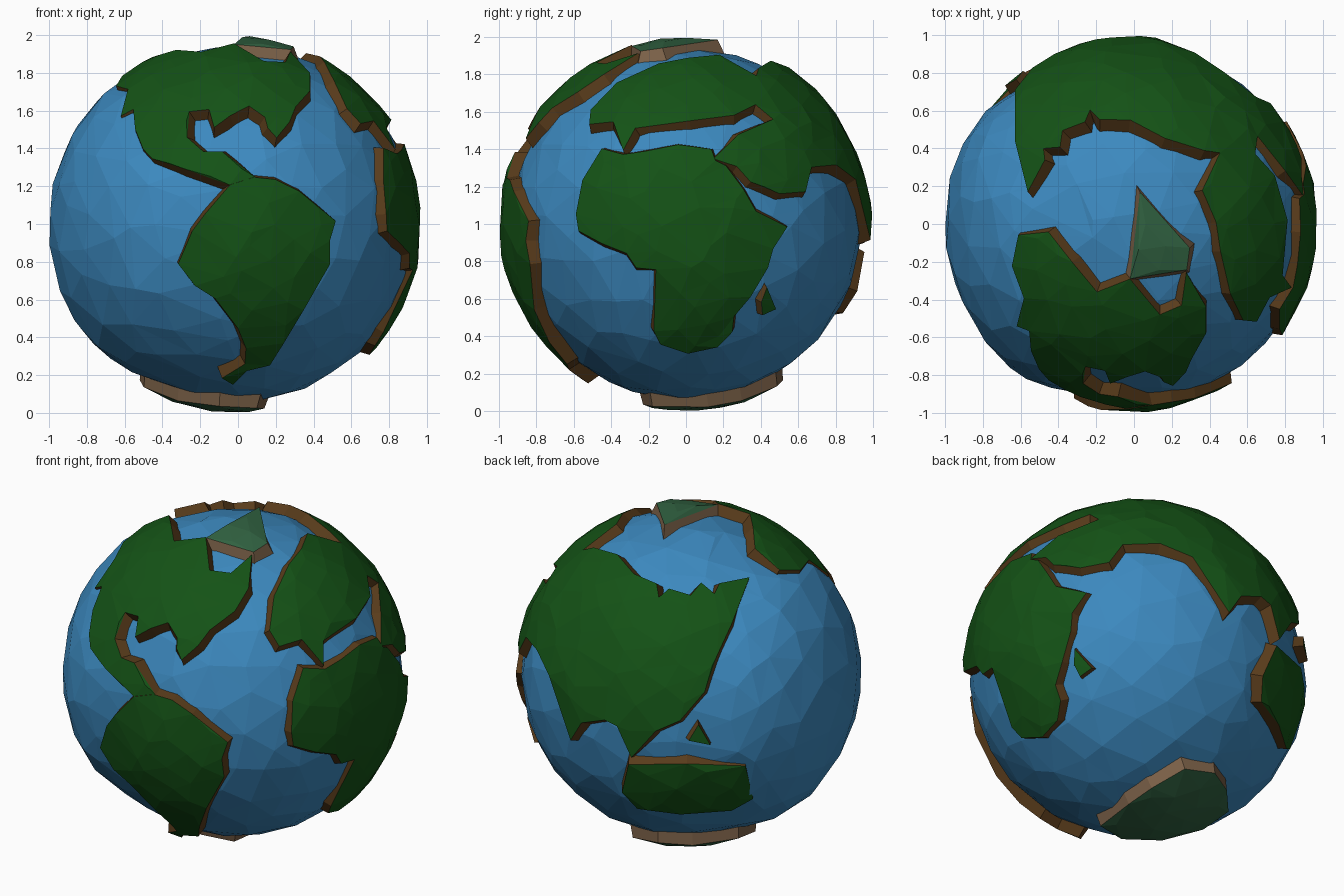
import bpy, bmesh, math, random
from mathutils import Vector
from mathutils.geometry import delaunay_2d_cdt

if "Cube" in bpy.data.objects:
    bpy.data.objects.remove(bpy.data.objects["Cube"])

random.seed(4)
CENTRE = Vector((0, 0, 1))


def material(name, r, g, b):
    m = bpy.data.materials.new(name)
    m.diffuse_color = (r, g, b, 1)
    m.use_nodes = True
    m.node_tree.nodes["Principled BSDF"].inputs["Base Color"].default_value = m.diffuse_color
    return m


WATER = material("water", 0.045, 0.25, 0.52)
GRASS = material("grass", 0.007, 0.085, 0.008)
SOIL = material("soil", 0.10, 0.045, 0.011)
TUNDRA = material("tundra", 0.03, 0.12, 0.052)
ROCK = material("rock", 0.20, 0.12, 0.065)

# drawing views for coast outlines: centre, units per radius, camera azimuth, elevation
VIEWS = {"F": (238, 225, 189, -90, 0), "R": (686, 225, 187, 0, 0),
         "T": (1134, 224, 189, -90, 90), "S": (0, 0, 100, -90, -90),
         "B": (690, 669, 179, 123, 26), "U": (1137, 674, 179, 48, -26)}


def direction(view, px, py):
    cx, cy, s, az, el = VIEWS[view]
    az, el = math.radians(az), math.radians(el)
    cam = Vector((math.cos(az) * math.cos(el), math.sin(az) * math.cos(el), math.sin(el)))
    right = Vector((-math.sin(az), math.cos(az), 0))
    up = cam.cross(right)
    u, v = (px - cx) / s, (cy - py) / s
    w = math.sqrt(max(0, 1 - u * u - v * v))
    return (right * u + up * v + cam * w).normalized()


def fibonacci(n):
    for i in range(n):
        z = 1 - 2 * (i + 0.5) / n
        a = i * 2.39996 + random.uniform(-0.1, 0.1)
        r = math.sqrt(1 - z * z)
        yield Vector((r * math.cos(a), r * math.sin(a), z + random.uniform(-.02, .02))).normalized()


def finish(bm, name, mats):
    me = bpy.data.meshes.new(name)
    bm.to_mesh(me)
    bm.free()
    for m in mats:
        me.materials.append(m)
    ob = bpy.data.objects.new(name, me)
    ob.location = CENTRE
    bpy.context.collection.objects.link(ob)
    return ob


def land(name, *segments, top=GRASS, side=SOIL, flare=0.04):
    """Raised plate: outline filled with triangles on the sphere plus sloping cliffs."""
    rim = [direction(v, *p) for v, pts in segments for p in pts]
    mid = sum(rim, Vector()).normalized()
    ex = mid.orthogonal().normalized()
    ey = mid.cross(ex)

    def flat(d):
        return Vector((d.dot(ex), d.dot(ey))) / (1 + d.dot(mid))

    def unflat(p):
        k = p.length_squared
        return (ex * 2 * p.x + ey * 2 * p.y + mid * (1 - k)) / (1 + k)

    n = len(rim)
    inner = [d for d in fibonacci(520)
             if d.dot(mid) > -0.4 and min((d - q).length for q in rim) > 0.06]
    verts, _, faces, *_ = delaunay_2d_cdt([flat(d) for d in rim + inner],
                                          [(i, (i + 1) % n) for i in range(n)], [], 1, 1e-5)
    bm = bmesh.new()
    vs = []
    for p in verts:
        d = unflat(p)
        vs.append(bm.verts.new(d * (1 - 0.025 * max(0, d.x) + random.uniform(-.006, .003))))
    for f in faces:
        face = bm.faces.new([vs[i] for i in f])
        face.normal_update()
        if face.normal.dot(face.calc_center_median()) < 0:
            face.normal_flip()
    bmesh.ops.delete(bm, geom=[v for v in bm.verts if not v.link_faces], context='VERTS')
    # cliffs
    edges = [e for e in bm.edges if e.is_boundary]
    out, sides = {}, []
    for e in edges:
        a, b = e.verts
        up = (a.co + b.co).normalized()
        o = (b.co - a.co).cross(up).normalized()
        if o.dot(e.link_faces[0].calc_center_median() - a.co) > 0:
            o = -o
        sides.append((a, b, o))
        for v in (a, b):
            out[v] = out.get(v, Vector()) + o
    foot = {v: bm.verts.new(v.co.normalized() * 0.905 + o.normalized() * flare)
            for v, o in out.items()}
    for a, b, o in sides:
        f = bm.faces.new((a, b, foot[b], foot[a]))
        f.material_index = 1
        f.normal_update()
        if f.normal.dot(o) < 0:
            f.normal_flip()
    return finish(bm, name, (top, side))


# ocean: faceted ball, fuller on the wide open-water side
bm = bmesh.new()
bmesh.ops.create_icosphere(bm, subdivisions=4, radius=1)
bmesh.ops.dissolve_degenerate(bm, edges=bm.edges, dist=1e-5)
for v in bm.verts:
    d = v.co.normalized()
    t = min(1, max(0, (d.dot(Vector((-0.98, -0.2, 0))) - 0.4) / 0.4))
    jit = Vector([random.uniform(-.018, .018) for _ in range(3)])
    v.co = (d + jit).normalized() * (0.937 + 0.063 * t * t * (3 - 2 * t)
                                     + random.uniform(-.004, .004))
ocean = finish(bm, "ocean", (WATER,))
dec = ocean.modifiers.new("uneven_facets", 'DECIMATE')
dec.ratio = 0.4

# continents
land("northwest_continent",
     ("T", [(1018, 235), (1048, 232), (1072, 262), (1097, 292), (1130, 279), (1160, 315),
            (1182, 306), (1187, 273), (1207, 308)]),
     ("F", [(311, 90), (296, 107), (290, 122), (277, 138), (268, 128), (265, 118), (249, 107),
            (230, 116), (214, 128), (209, 110), (189, 112), (187, 138), (203, 152), (222, 152),
            (256, 178), (230, 186), (185, 170), (153, 160), (143, 150), (135, 130), (133, 110)]),
     ("T", [(1017, 326), (1024, 298), (1012, 266)]))

land("southwest_continent",
     ("F", [(230, 186), (254, 178), (276, 180), (300, 192), (337, 222), (331, 242), (331, 266),
            (304, 312), (284, 345), (270, 367), (247, 372), (233, 386), (222, 379), (245, 366),
            (246, 350), (238, 330), (215, 300), (195, 287), (178, 265), (192, 232), (205, 215)]))

land("central_continent",
     ("R", [(600, 148), (622, 154), (645, 150), (678, 144), (712, 148), (716, 160), (727, 165),
            (745, 190), (758, 212), (790, 228), (775, 250), (770, 270), (752, 300), (735, 320),
            (733, 335), (718, 350), (688, 357), (660, 348), (653, 335), (655, 272), (635, 270),
            (625, 255), (600, 245), (576, 232), (574, 215), (580, 180)]))

land("great_continent",
     ("R", [(588, 124), (612, 121), (622, 150), (634, 127), (690, 120), (735, 114), (757, 103),
            (775, 118), (740, 133), (714, 158), (738, 166), (752, 182), (782, 194), (808, 192),
            (814, 167), (838, 165), (857, 180)]),
     ("U", [(1240, 624), (1252, 606)]),
     ("B", [(612, 722), (625, 728), (640, 760), (665, 733), (690, 722), (715, 692), (727, 655),
            (742, 620)]),
     ("T", [(1028, 192), (1045, 160), (1043, 148), (1060, 147), (1062, 130), (1085, 122),
            (1090, 110), (1100, 120), (1130, 120), (1165, 138), (1205, 150), (1221, 152),
            (1203, 190), (1217, 222), (1222, 252), (1232, 295), (1245, 322)]))

land("southeast_continent",
     ("B", [(637, 767), (697, 766), (757, 767), (764, 800), (742, 812), (690, 817), (645, 812),
            (630, 795)]))

# islands
land("south_island", ("R", [(769, 290), (778, 312), (764, 318), (763, 305)]), flare=0.025)
land("east_island", ("B", [(709, 726), (721, 746), (699, 742)]), flare=0.025)

# polar plates
land("north_polar_land", ("T", [(1140, 192), (1190, 248), (1187, 270), (1130, 279)]),
     top=TUNDRA, side=ROCK, flare=0.07)
land("south_polar_land",
     ("S", [(14, 12), (12, 30), (3, 49), (-17, 52), (-34, 42), (-52, 22), (-50, 2), (-32, -13),
            (-10, -23), (10, -18)]),
     top=TUNDRA, side=ROCK, flare=0.05)
